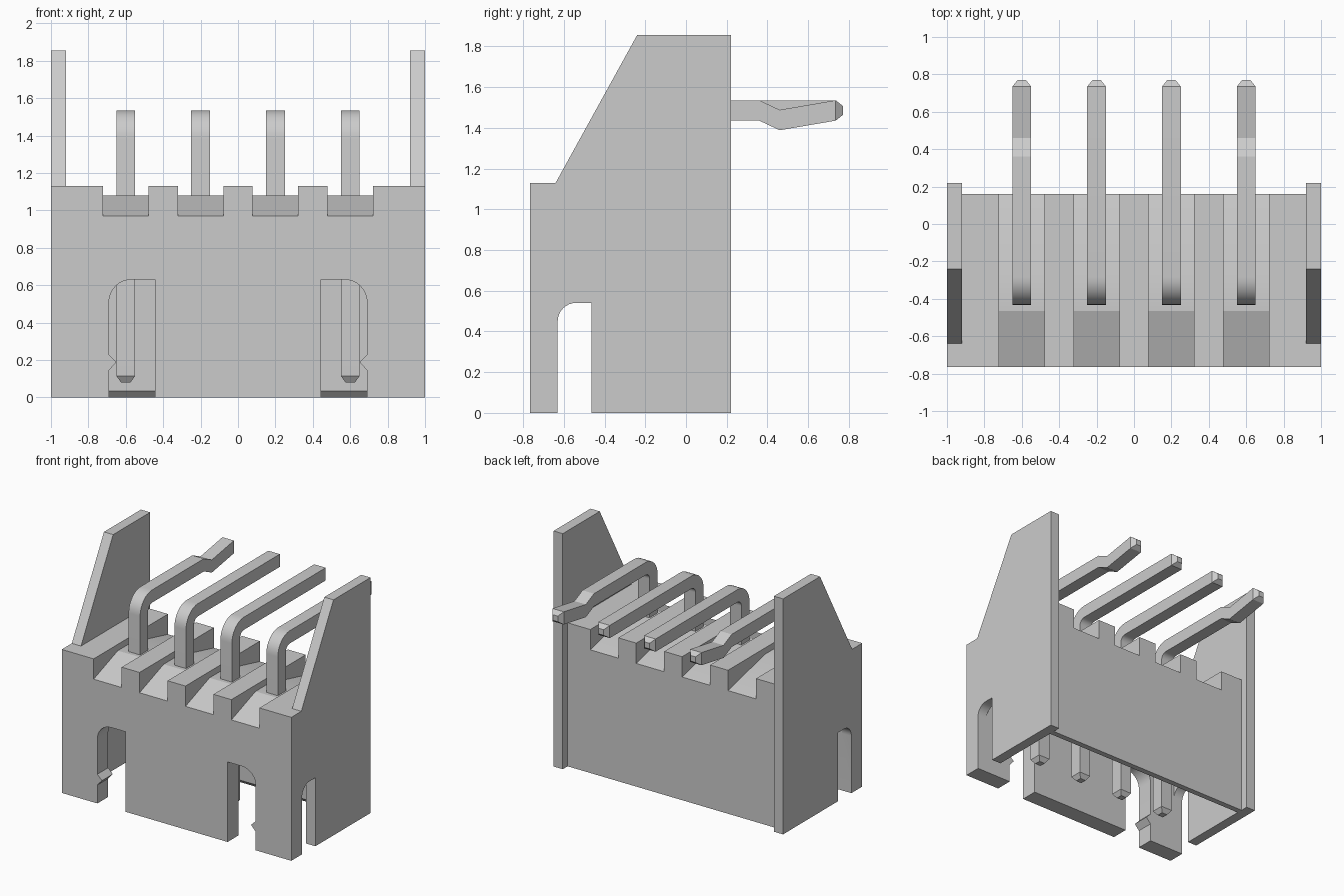
import bpy, bmesh
from math import sin, cos, pi, radians

if "Cube" in bpy.data.objects:
    bpy.data.objects.remove(bpy.data.objects["Cube"])


def make_object(name, bm):
    bmesh.ops.recalc_face_normals(bm, faces=bm.faces[:])
    me = bpy.data.meshes.new(name)
    bm.to_mesh(me)
    bm.free()
    ob = bpy.data.objects.new(name, me)
    bpy.context.collection.objects.link(ob)
    return ob


def prism(name, pts, axis, a, b):
    """Extrude a profile along x (points are y,z) or y (points are x,z)."""
    bm = bmesh.new()
    def ring(t):
        return [bm.verts.new((t, p, q) if axis == 'x' else (p, t, q)) for p, q in pts]
    r0, r1 = ring(a), ring(b)
    bm.faces.new(r0)
    bm.faces.new(r1)
    n = len(pts)
    for i in range(n):
        j = (i + 1) % n
        bm.faces.new((r0[i], r0[j], r1[j], r1[i]))
    return make_object(name, bm)


def combine(target, tool, op):
    m = target.modifiers.new(op, 'BOOLEAN')
    m.operation, m.solver, m.object = op, 'EXACT', tool
    tool.hide_render = True
    bpy.context.view_layer.objects.active = target
    bpy.ops.object.modifier_apply(modifier=m.name)
    bpy.data.objects.remove(tool)


def smooth(ob):
    bpy.ops.object.select_all(action='DESELECT')
    ob.select_set(True)
    bpy.context.view_layer.objects.active = ob
    bpy.ops.object.shade_smooth_by_angle(angle=radians(16))


def corner(cx, cz, r, a0, a1, n=8):
    return [(cx + r * cos(a0 + (a1 - a0) * i / n), cz + r * sin(a0 + (a1 - a0) * i / n))
            for i in range(n + 1)]


# Housing block with two tall end walls
F, B = -0.765, 0.16
housing = prism("housing", [(F, 0), (B, 0), (B, 1.13), (F, 1.13)], 'x', -0.96, 0.96)
wall = [(F, 0), (0.22, 0), (0.22, 1.855), (-0.24, 1.855), (-0.64, 1.13), (F, 1.13)]
for s in (-1, 1):
    combine(housing, prism("end_wall", wall, 'x', s * 0.92, s), 'UNION')

# Open cavity underneath, chamfered at the back lip
cavity = [(-0.63, -0.1), (0.115, -0.1), (0.115, 0), (0.08, 0.035), (0.08, 0.85), (-0.63, 0.85)]
combine(housing, prism("cavity_cutter", cavity, 'x', -0.92, 0.92), 'DIFFERENCE')

# Sloped slots across the top, one per pin
PIN_X = (-0.6, -0.2, 0.2, 0.6)
slot = [(F - 0.1, 1.3), (F - 0.1, 0.9333), (-0.465, 1.08), (-0.3, 1.08),
        (B + 0.03, 0.963), (B + 0.03, 1.3)]
slot[1] = (F - 0.1, 0.97 - 0.1 * 0.11 / 0.3)
for x in PIN_X:
    combine(housing, prism("slot_cutter", slot, 'x', x - 0.122, x + 0.122), 'DIFFERENCE')

# Front windows with a locking nub, and side windows
for s in (-1, 1):
    front = ([(0.445, -0.1), (0.69, -0.1), (0.69, 0.145), (0.65, 0.19), (0.69, 0.23)]
             + corner(0.57, 0.51, 0.12, 0, pi / 2) + [(0.445, 0.63)])
    combine(housing, prism("front_window_cutter", [(s * p, q) for p, q in front],
                           'y', -0.9, -0.6), 'DIFFERENCE')
    side = ([(-0.465, -0.1), (-0.465, 0.54)]
            + corner(-0.54, 0.45, 0.09, pi / 2, pi) + [(-0.63, -0.1)])
    combine(housing, prism("side_window_cutter", side, 'x', s * 0.85, s * 1.1), 'DIFFERENCE')
smooth(housing)


# Bent square pins with tapered tips; the outer two are kinked
def pin(name, x, kinked):
    h, y0, zc, r = 0.05, -0.383, 1.385, 0.1
    secs = [(y0, 0.08, -1, 0, 0.025), (y0, 0.115, -1, 0, h)]
    for i in range(9):
        t = pi / 2 * i / 8
        secs.append((y0 + r - r * cos(t), zc + r * sin(t), -cos(t), sin(t), h))
    z = zc + r
    if kinked:
        secs += [(0.36, z, 0, 1, h), (0.46, z - 0.047, 0, 1, h)]
    secs += [(0.735, z, 0, 1, h), (0.77, z, 0, 1, 0.022)]
    bm = bmesh.new()
    rings = []
    for y, zz, ny, nz, w in secs:
        rings.append([bm.verts.new((x + a * w, y + b * w * ny, zz + b * w * nz))
                      for a, b in ((-1, -1), (1, -1), (1, 1), (-1, 1))])
    for p, q in zip(rings, rings[1:]):
        for i in range(4):
            j = (i + 1) % 4
            bm.faces.new((p[i], p[j], q[j], q[i]))
    bm.faces.new(rings[0])
    bm.faces.new(rings[-1])
    smooth(make_object(name, bm))


for i, x in enumerate(PIN_X):
    pin("contact_pin_%d" % (i + 1), x, i in (0, 3))
